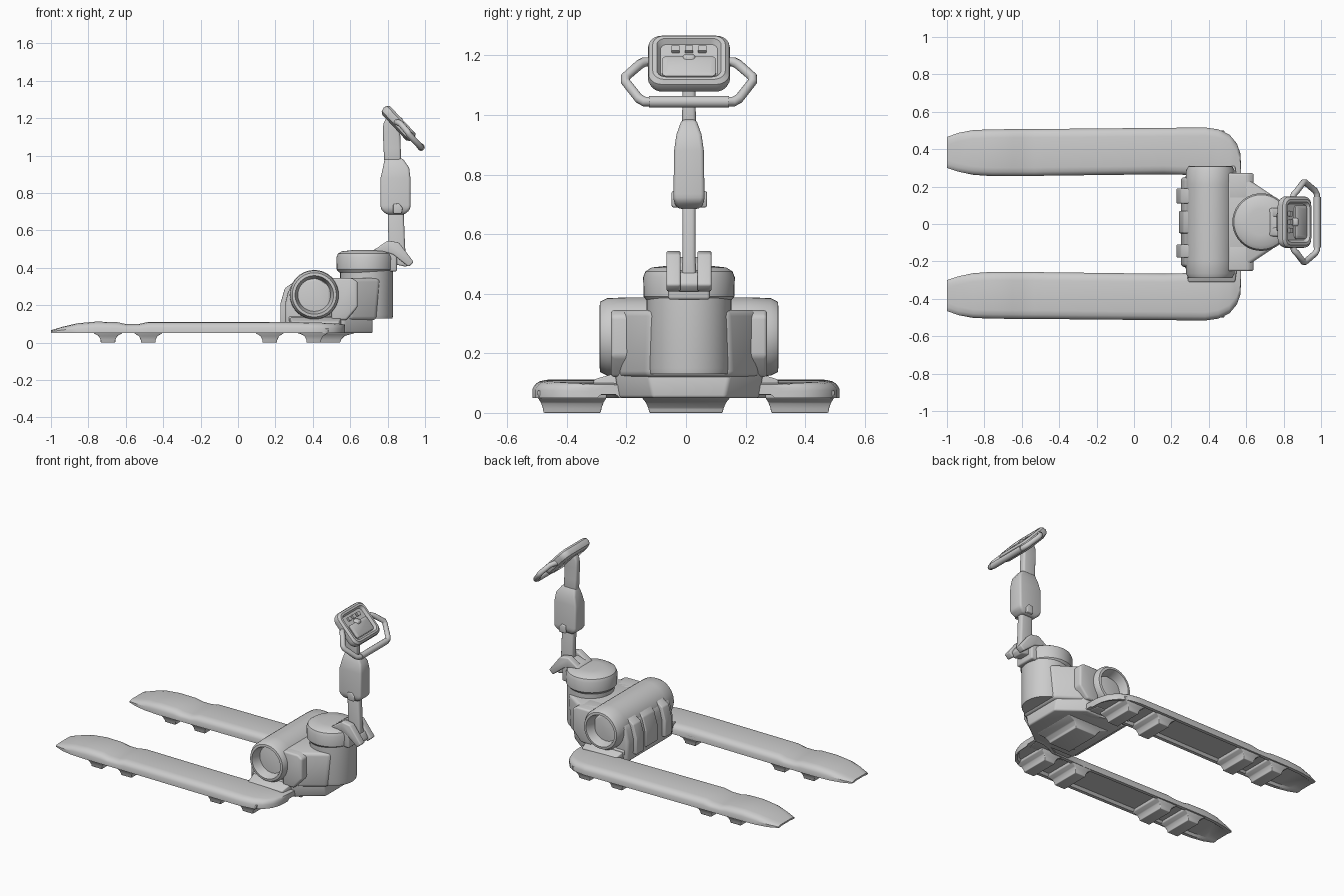
import bpy, bmesh
from math import cos, sin, pi, radians
from mathutils import Matrix, Vector

if "Cube" in bpy.data.objects:
    bpy.data.objects.remove(bpy.data.objects["Cube"])

CY = 0.01  # centre line of the power unit


def finish(name, bm, bevel=0.0, angle=35, segs=3):
    bmesh.ops.recalc_face_normals(bm, faces=bm.faces)
    me = bpy.data.meshes.new(name)
    bm.to_mesh(me)
    bm.free()
    ob = bpy.data.objects.new(name, me)
    bpy.context.collection.objects.link(ob)
    bpy.ops.object.select_all(action='DESELECT')
    ob.select_set(True)
    bpy.context.view_layer.objects.active = ob
    if bevel:
        m = ob.modifiers.new("bevel", 'BEVEL')
        m.width, m.segments, m.limit_method = bevel, segs, 'ANGLE'
        m.angle_limit = radians(28)
        bpy.ops.object.modifier_apply(modifier=m.name)
    bpy.ops.object.shade_smooth_by_angle(angle=radians(angle))
    return ob


def loft(name, rings, bevel=0.0, mat=None, angle=35):
    """Skin a list of equally long point rings and cap both ends."""
    bm = bmesh.new()
    vs = [[bm.verts.new(p) for p in r] for r in rings]
    n = len(rings[0])
    for a, b in zip(vs, vs[1:]):
        for i in range(n):
            bm.faces.new((a[i], a[(i + 1) % n], b[(i + 1) % n], b[i]))
    bm.faces.new(vs[0])
    bm.faces.new(vs[-1][::-1])
    if mat:
        bm.transform(mat)
    return finish(name, bm, bevel, angle)


def rect(x0, x1, y0, y1, z):
    return [(x0, y0, z), (x1, y0, z), (x1, y1, z), (x0, y1, z)]


def tower(name, levels, bevel=0.01, cy=CY):
    """Stacked rectangles: (z, x0, x1, half width)."""
    return loft(name, [rect(a, b, cy - h, cy + h, z) for z, a, b, h in levels], bevel)


def slab(name, profile, y0, y1, bevel=0.01):
    """Side profile (x, z) extruded along y."""
    return loft(name, [[(x, y, z) for x, z in profile] for y in (y0, y1)], bevel)


def plan(name, levels, bevel=0.015):
    """Half outlines (x, half width) mirrored about the centre line, at each z."""
    rings = []
    for z, pts in levels:
        rings.append([(x, CY - w, z) for x, w in pts] + [(x, CY + w, z) for x, w in reversed(pts)])
    return loft(name, rings, bevel)


def lathe_z(name, cx, prof, n=40):
    return loft(name, [[(cx + r * cos(2 * pi * i / n), CY + r * sin(2 * pi * i / n), z)
                        for i in range(n)] for r, z in prof])


def rounded(hx, hy, r, z, n=5):
    out = []
    for k, (sx, sy) in enumerate(((1, 1), (-1, 1), (-1, -1), (1, -1))):
        for j in range(n + 1):
            a = pi / 2 * (k + j / n)
            out.append((sx * (hx - r) + r * cos(a), sy * (hy - r) + r * sin(a), z))
    return out


def tube(name, pts, r):
    cu = bpy.data.curves.new(name, 'CURVE')
    cu.dimensions, cu.bevel_depth, cu.bevel_resolution, cu.use_fill_caps = '3D', r, 3, True
    sp = cu.splines.new('POLY')
    sp.points.add(len(pts) - 1)
    for p, c in zip(sp.points, pts):
        p.co = (*c, 1)
    tmp = bpy.data.objects.new("tmp", cu)
    bpy.context.collection.objects.link(tmp)
    bm = bmesh.new()
    bm.from_mesh(tmp.to_mesh())
    bpy.data.objects.remove(tmp)
    return finish(name, bm, angle=50)


# forks: stations (x, inner y, outer y, top z, bottom z)
STATIONS = [(-1.0, .30, .465, .066, .052), (-.94, .28, .487, .084, .05), (-.86, .263, .502, .103, .05),
            (-.76, .256, .506, .112, .05), (-.65, .256, .507, .11, .05), (-.6, .257, .507, .099, .05),
            (-.53, .257, .507, .099, .05), (-.48, .258, .508, .111, .05), (.16, .266, .514, .111, .05),
            (.38, .26, .516, .108, .05), (.45, .22, .506, .106, .05), (.51, .2, .478, .103, .05),
            (.55, .2, .43, .1, .05), (.568, .2, .38, .097, .05), (.572, .2, .32, .095, .05)]


def fork_ring(s, x, a, b, t, z):
    h = t - z
    c = z + h * .25  # shallow channel underneath
    pts = [(a, z), (a, t - h * .5), (a + .008, t - h * .25), (a + .022, t - h * .08), (a + .045, t),
           (b - .045, t), (b - .022, t - h * .08), (b - .008, t - h * .25), (b, t - h * .5), (b, z),
           (b - .022, z), (b - .035, c), (a + .035, c), (a + .022, z)]
    return [(x, s * y, w) for y, w in pts]


def pad(name, x, y, hx, hy):
    lv = [(.075, 1.0, 1.0), (.05, .95, .98), (.035, .62, .9), (.015, .5, .84), (0, .48, .82)]
    loft(name, [rect(x - hx * a, x + hx * a, y - hy * b, y + hy * b, z) for z, a, b in lv], .004)


for s, side in ((1, "left"), (-1, "right")):
    loft(f"fork_{side}", [fork_ring(s, *st) for st in STATIONS])
    for i, x in enumerate((-.695, -.48, .17, .405)):
        pad(f"fork_roller_{side}_{i}", x, s * .382, .08, .117)
    # flared joint between fork and power unit
    loft(f"fork_joint_{side}", [[(x, s * y, z) for x, y, z in r] for r in (
        [(.27, .18, .06), (.56, .18, .06), (.56, .18, .15), (.27, .18, .15)],
        [(.29, .31, .06), (.54, .31, .06), (.54, .31, .112), (.29, .31, .112)])], .006)
    # shoulder blocks beside the column
    slab(f"side_block_{side}", [(.5, .12), (.58, .12), (.64, .19), (.64, .325), (.61, .345), (.5, .345)],
         CY + s * .12, CY + s * .262, .012)
pad("drive_wheel", .47, 0, .16, .15)

# chassis and housing
plan("chassis", [(.05, [(.28, .235), (.57, .235), (.72, .12)]),
                 (.14, [(.27, .25), (.57, .25), (.72, .14)])], .01)
plan("housing", [(.12, [(.42, .235), (.6, .235), (.74, .14)]),
                 (.345, [(.42, .23), (.61, .23), (.76, .13)])], .02)
slab("rear_shell", [(.252, .06), (.25, .2), (.272, .285), (.32, .335), (.42, .35), (.5, .3), (.5, .06)],
     CY - .24, CY + .24, .02)
for i, (a, b, d) in enumerate(((.11, .19, 0), (-.05, .07, .014), (-.18, -.11, 0))):
    slab(f"shell_rib_{i}", [(.227 + d, .1), (.227 + d, .21), (.25 + d, .29), (.3, .325), (.3, .1)], a, b, .006)

# motor drum with dished ends
n = 40
prof = [(.05, -.215), (.085, -.225), (.097, -.285), (.103, -.3), (.118, -.298), (.13, -.275),
        (.133, -.2), (.133, .2), (.13, .275), (.118, .298), (.103, .3), (.097, .285), (.085, .225), (.05, .215)]
loft("motor_drum", [[(.408 + r * cos(2 * pi * i / n), CY + y, .255 + r * sin(2 * pi * i / n))
                     for i in range(n)] for r, y in prof])

# steering column and cap
lathe_z("column", .688, [(.138, .13), (.142, .15), (.142, .4)])
lathe_z("column_cap", .68, [(.14, .375), (.152, .39), (.154, .455), (.146, .475), (.125, .488), (.07, .494)])

# tiller foot: yoke with two cheeks and a bridge
for s in (1, -1):
    slab(f"yoke_cheek_{s}", [(.72, .49), (.80, .545), (.86, .535), (.94, .43), (.912, .405), (.83, .47), (.8, .48)],
         CY + s * .028, CY + s * .076, .008)
slab("yoke_bridge", [(.70, .46), (.73, .5), (.80, .525), (.85, .5), (.85, .38), (.8, .38)],
     CY - .07, CY + .07, .01)
slab("yoke_pin", [(.83, .42), (.83, .48), (.9, .47), (.92, .43), (.9, .405)], CY - .04, CY + .04, .008)

# tiller arm, gearbox and neck
tower("arm_lower", [(.42, .82, .9, .026), (.52, .805, .893, .022), (.72, .80, .885, .022)], .012)
tower("arm_box", [(.685, .795, .89, .038), (.71, .765, .92, .052), (.735, .762, .922, .052), (.88, .762, .922, .05),
                  (.935, .775, .915, .042), (.985, .785, .88, .024)], .012)
slab("arm_clamp", [(.83, .69), (.83, .74), (.86, .745), (.88, .72), (.875, .69)], CY - .058, CY + .06, .005)
tower("arm_neck", [(.96, .783, .872, .024), (1.04, .778, .87, .022), (1.12, .775, .867, .022),
                   (1.17, .777, .88, .022), (1.205, .795, .88, .022)], .012)

# control head, tilted, with a sunken panel
head = Matrix.Translation(Vector((.858, CY, 1.172))) @ Matrix.Rotation(radians(47), 4, 'Y')
loft("control_head", [rounded(.095, .105, .04, -.032), rounded(.11, .132, .045, -.02),
                      rounded(.115, .138, .045, .0), rounded(.112, .135, .045, .018),
                      rounded(.1, .122, .04, .03), rounded(.088, .108, .03, .03),
                      rounded(.078, .096, .025, .012)], 0, head)
loft("head_panel", [rounded(.045, .09, .015, .005), rounded(.045, .09, .015, .02),
                    rounded(.036, .075, .012, .026)], 0,
     head @ Matrix.Translation((.03, 0, 0)))
for i in range(3):
    loft(f"button_{i}", [rounded(.012, .014, .004, 0), rounded(.012, .014, .004, .024)], 0,
         head @ Matrix.Translation((-.05, -.045 + .045 * i, 0)))

# loop handle
half = [(.845, .115, 1.178), (.855, .15, 1.178), (.87, .165, 1.17), (.906, .213, 1.128),
        (.915, .213, 1.112), (.968, .168, 1.055), (.978, .15, 1.045)]
tube("loop_handle", [(x, CY + y, z) for x, y, z in half] + [(x, CY - y, z) for x, y, z in reversed(half)], .0165)
tube("loop_grip", [(.979, CY - .135, 1.0445), (.979, CY + .135, 1.0445)], .02)
